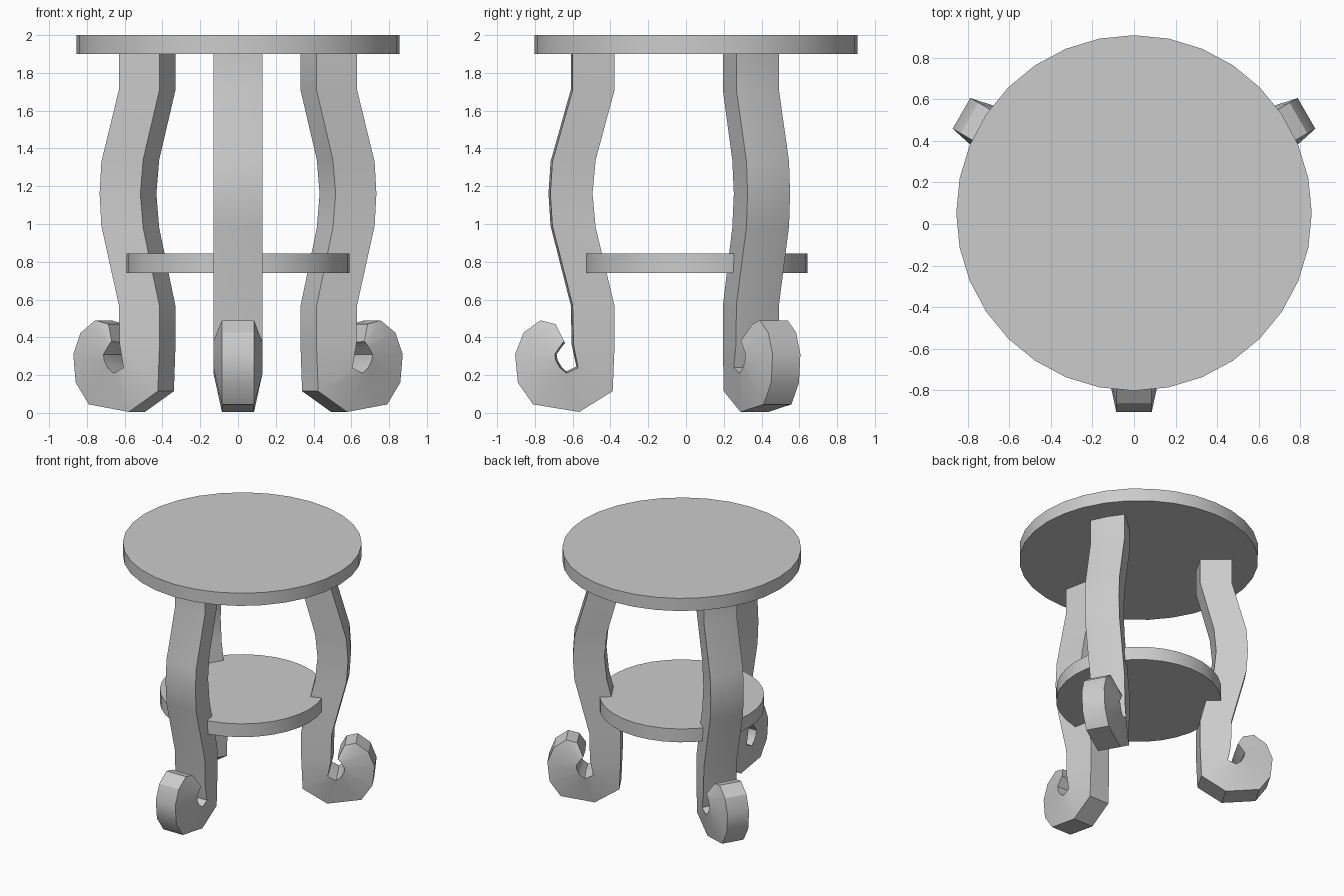
import bpy, bmesh, math
from mathutils import Vector, Matrix

cube = bpy.data.objects.get("Cube")
if cube:
    bpy.data.objects.remove(cube, do_unlink=True)

grey = bpy.data.materials.new("plain_grey")
grey.use_nodes = True
colour = (0.6, 0.6, 0.6, 1)
grey.diffuse_color = colour
grey.node_tree.nodes["Principled BSDF"].inputs["Base Color"].default_value = colour

CENTRE_Y = 0.053
WIDE, NARROW, CROWN = 0.13, 0.085, 0.01


def smooth(obj, degrees):
    bpy.ops.object.select_all(action="DESELECT")
    obj.select_set(True)
    bpy.context.view_layer.objects.active = obj
    bpy.ops.object.shade_smooth_by_angle(angle=math.radians(degrees))


def disc(name, radius, bottom, top):
    bpy.ops.mesh.primitive_cylinder_add(
        vertices=32, radius=radius, depth=top - bottom,
        location=(0, CENTRE_Y, (bottom + top) / 2))
    obj = bpy.context.object
    obj.name = name
    obj.data.materials.append(grey)
    smooth(obj, 30)


# Round top and lower shelf
disc("table_top", 0.855, 1.9, 2.0)
disc("lower_shelf", 0.59, 0.74, 0.845)

# Leg stations as (y, z): wide outer face, then narrow inner face
stations = [
    ((-0.61, 1.91), (-0.378, 1.91)),
    ((-0.61, 1.71), (-0.378, 1.71)),
    ((-0.717, 1.33), (-0.478, 1.34)),
    ((-0.728, 1.16), (-0.495, 1.16)),
    ((-0.717, 0.99), (-0.478, 0.98)),
    ((-0.61, 0.57), (-0.378, 0.565)),
    ((-0.605, 0.36), (-0.378, 0.36)),
    ((-0.58, 0.245), (-0.388, 0.115)),
    ((-0.635, 0.22), (-0.565, 0.005)),
    ((-0.66, 0.245), (-0.81, 0.045)),
    ((-0.68, 0.28), (-0.89, 0.16)),
    ((-0.685, 0.31), (-0.905, 0.31)),
    ((-0.66, 0.345), (-0.86, 0.425)),
    ((-0.645, 0.365), (-0.77, 0.49)),
    ((-0.64, 0.37), (-0.69, 0.47)),
]


def leg(name, degrees):
    bm = bmesh.new()
    rings = []
    for outer, inner in stations:
        ridge = Vector((0, outer[0] - CENTRE_Y, outer[1]))
        back = Vector((0, inner[0] - CENTRE_Y, inner[1]))
        edge = ridge - (ridge - back).normalized() * CROWN
        side = Vector((1, 0, 0))
        ring = [edge - side * WIDE, ridge, edge + side * WIDE,
                back + side * NARROW, back - side * NARROW]
        rings.append([bm.verts.new(p) for p in ring])
    for a, b in zip(rings, rings[1:]):
        for i in range(len(a)):
            j = (i + 1) % len(a)
            bm.faces.new((a[i], a[j], b[j], b[i]))
    bm.faces.new(rings[0])
    bm.faces.new(rings[-1])
    bmesh.ops.recalc_face_normals(bm, faces=bm.faces)
    bm.transform(Matrix.Translation((0, CENTRE_Y, 0))
                 @ Matrix.Rotation(math.radians(degrees), 4, "Z"))
    mesh = bpy.data.meshes.new(name)
    bm.to_mesh(mesh)
    bm.free()
    mesh.materials.append(grey)
    obj = bpy.data.objects.new(name, mesh)
    bpy.context.collection.objects.link(obj)
    smooth(obj, 30)


# Three scrolled legs
for name, degrees in (("front_leg", 0), ("back_left_leg", 120), ("back_right_leg", 240)):
    leg(name, degrees)
